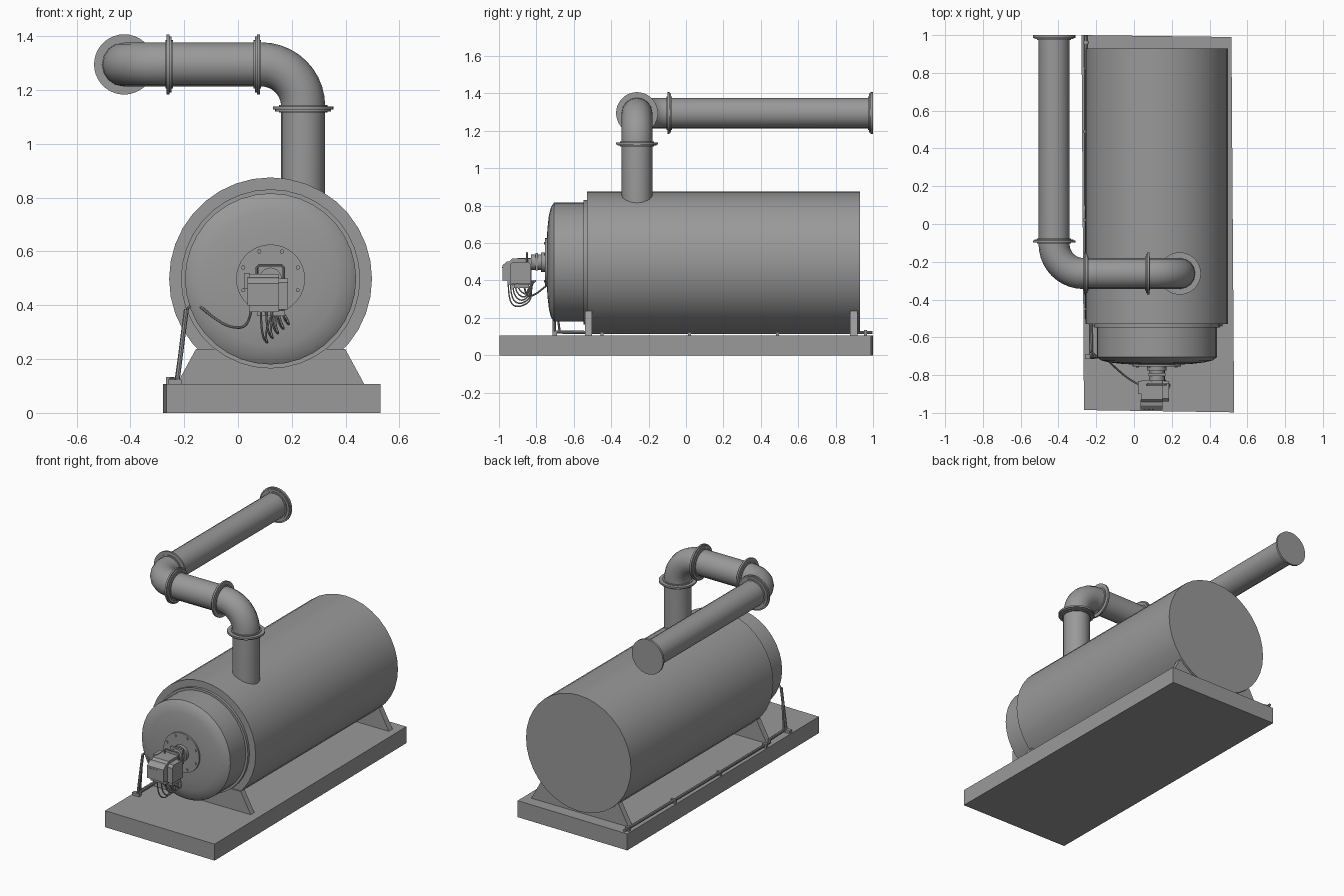
import bpy, bmesh, math
from mathutils import Vector, Matrix

cube = bpy.data.objects.get("Cube")
if cube:
    bpy.data.objects.remove(cube, do_unlink=True)

grey = bpy.data.materials.new("plain grey")
grey.use_nodes = True
COLOUR = (0.32, 0.32, 0.32, 1)
grey.diffuse_color = COLOUR
grey.node_tree.nodes["Principled BSDF"].inputs["Base Color"].default_value = COLOUR


def finish(obj, smooth=True):
    obj.data.materials.append(grey)
    bpy.ops.object.select_all(action='DESELECT')
    obj.select_set(True)
    bpy.context.view_layer.objects.active = obj
    if obj.type == 'CURVE':
        bpy.ops.object.convert(target='MESH')
    if smooth:
        bpy.ops.object.shade_smooth_by_angle(angle=math.radians(35))
    return obj


def mesh_object(name, bm, smooth=True):
    bmesh.ops.recalc_face_normals(bm, faces=bm.faces[:])
    me = bpy.data.meshes.new(name)
    bm.to_mesh(me)
    bm.free()
    obj = bpy.data.objects.new(name, me)
    bpy.context.collection.objects.link(obj)
    return finish(obj, smooth)


def turned(name, profile, origin, axis, sides=36):
    """Closed solid of revolution from (radius, distance along axis) pairs."""
    bm = bmesh.new()
    rings = [[bm.verts.new((r * math.cos(a), r * math.sin(a), h))
              for a in (math.tau * i / sides for i in range(sides))] for r, h in profile]
    for lo, hi in zip(rings, rings[1:]):
        for i in range(sides):
            j = (i + 1) % sides
            bm.faces.new((lo[i], lo[j], hi[j], hi[i]))
    bm.faces.new(rings[0])
    bm.faces.new(rings[-1])
    turn = Vector((0, 0, 1)).rotation_difference(Vector(axis)).to_matrix().to_4x4()
    bm.transform(Matrix.Translation(origin) @ turn)
    return mesh_object(name, bm)


def prism(name, outline, start, end, axis):
    """Outline extruded along x, y or z; outline uses the other two axes in order."""
    bm = bmesh.new()
    k = "xyz".index(axis)

    def ring(d):
        return [bm.verts.new((*p[:k], d, *p[k:])) for p in outline]
    a, b = ring(start), ring(end)
    bm.faces.new(a)
    bm.faces.new(b)
    for i in range(len(a)):
        j = (i + 1) % len(a)
        bm.faces.new((a[i], a[j], b[j], b[i]))
    return mesh_object(name, bm, False)


def box(name, x, y, z):
    return prism(name, [(x[0], y[0]), (x[1], y[0]), (x[1], y[1]), (x[0], y[1])], *z, 'z')


def tube(name, points, radius, kind='POLY', detail=2):
    cu = bpy.data.curves.new(name, 'CURVE')
    cu.dimensions = '3D'
    cu.bevel_depth, cu.bevel_resolution, cu.use_fill_caps = radius, detail, True
    sp = cu.splines.new(kind)
    sp.points.add(len(points) - 1)
    for p, co in zip(sp.points, points):
        p.co = (*co, 1)
    if kind == 'NURBS':
        sp.order_u, sp.use_endpoint_u, sp.resolution_u = 3, True, 6
    obj = bpy.data.objects.new(name, cu)
    bpy.context.collection.objects.link(obj)
    return finish(obj)


def elbow(corner, before, after, radius, steps=10):
    """Arc points rounding a right-angled corner between two directions."""
    c, u, v = Vector(corner), Vector(before), Vector(after)
    hub = c - u * radius + v * radius
    angles = [math.pi / 2 * i / steps for i in range(steps + 1)]
    return [hub - v * radius * math.cos(a) + u * radius * math.sin(a) for a in angles]


# Base slab, very slightly out of square
prism("base_slab", [(-0.265, -0.985), (0.53, -0.997), (0.516, 0.99), (-0.278, 1.0)], 0, 0.107, 'z')

# Main tank, with its front end section and shallow dome
CX, CZ = 0.121, 0.498
FWD = (0, -1, 0)
turned("tank_shell", [(0.377, -0.93), (0.377, 0.53)], (CX, 0, CZ), FWD)
turned("front_ring", [(0.333, 0.5), (0.333, 0.547)], (CX, 0, CZ), FWD)
turned("front_drum", [(0.318, 0.5), (0.318, 0.705), (0.295, 0.722), (0.25, 0.733),
                      (0.18, 0.741), (0.1, 0.745)], (CX, 0, CZ), FWD)

# Saddle supports
for name, y in (("front_saddle", -0.54), ("rear_saddle", 0.878)):
    prism(name, [(CX - 0.352, 0.1), (CX + 0.352, 0.1), (CX + 0.277, 0.238), (CX - 0.277, 0.238)],
          y, y + 0.038, 'y')

# Burner mounting plate with bolts, and neck
turned("burner_plate", [(0.128, 0.73), (0.128, 0.754)], (CX, 0, CZ), FWD)
for i in range(8):
    a = math.tau * (i + 0.5) / 8
    turned("plate_bolt", [(0.008, 0.75), (0.008, 0.76)],
           (CX + 0.11 * math.cos(a), 0, CZ + 0.11 * math.sin(a)), FWD, 6)
turned("burner_neck", [(0.052, 0.75), (0.052, 0.775), (0.042, 0.776), (0.042, 0.83)],
       (CX, 0, CZ), FWD, 20)
box("neck_flange", (CX - 0.045, CX + 0.045), (-0.805, -0.79), (CZ - 0.045, CZ + 0.05))

# Burner housing: chamfered body, fan casing, cover and side motor
prism("burner_body", [(-0.825, 0.375), (-0.825, 0.517), (-0.93, 0.517), (-0.955, 0.49),
                      (-0.955, 0.375)], 0.04, 0.152, 'x')
prism("burner_cover", [(-0.93, 0.4), (-0.93, 0.505), (-0.96, 0.5), (-0.982, 0.48),
                       (-0.982, 0.4)], 0.035, 0.152, 'x')
prism("side_casing", [(-0.83, 0.385), (-0.83, 0.485), (-0.845, 0.5), (-0.925, 0.5),
                      (-0.94, 0.485), (-0.94, 0.385)], 0.15, 0.186, 'x')
box("control_box", (0.022, 0.045), (-0.9, -0.83), (0.46, 0.52))
box("lower_casing", (0.07, 0.175), (-0.92, -0.84), (0.36, 0.38))
tube("burner_handle", [(0.07, -0.85, 0.5), (0.07, -0.85, 0.54), (0.078, -0.85, 0.548),
                       (0.162, -0.85, 0.548), (0.17, -0.85, 0.54), (0.17, -0.85, 0.48)], 0.005)
for i in range(3):
    x = 0.05 + 0.022 * i
    box("cover_slot", (x, x + 0.012), (-0.985, -0.98), (0.466, 0.471))

# Loose cables hanging under the burner
for i in range(5):
    x, y, low = 0.085 + 0.02 * i, -0.95 + 0.012 * i, 0.25 + 0.017 * i
    tube("hanging_cable", [(x, y, 0.39), (x, y, low + 0.04), (x + 0.03, y + 0.05, low),
                           (x + 0.01, y + 0.14 - 0.02 * i, low + 0.05),
                           (0.14, -0.835 + 0.008 * i, 0.4)], 0.004, 'NURBS', 1)

# Supply cable, its riser and the conduit along the slab edge
RISE = (-0.225, -0.705, 0.125)
tube("supply_cable", [(0.05, -0.87, 0.4), (0.045, -0.86, 0.32), (-0.03, -0.82, 0.315),
                      (-0.1, -0.76, 0.36), (-0.15, -0.71, 0.405), (-0.19, -0.7, 0.395),
                      (-0.19, -0.7, 0.37)], 0.005, 'NURBS')
tube("conduit_riser", [RISE, (-0.192, -0.702, 0.385)], 0.009)
tube("riser_stay", [(-0.23, -0.675, 0.12), (-0.2, -0.7, 0.33)], 0.006)
tube("conduit", [(-0.255, 0.998, 0.122), (-0.25, -0.5, 0.122), (-0.228, -0.53, 0.122), RISE],
     0.009)
for y in (0.96, 0.49, 0.02, -0.45):
    box("conduit_clip", (-0.268, -0.238), (y - 0.008, y + 0.008), (0.1, 0.134))
box("riser_foot", (-0.26, -0.21), (-0.715, -0.69), (0.1, 0.125))

# Exhaust pipe: up from the tank, sideways, then to the rear
PX, PY, PZ, EX, BEND = 0.242, -0.262, 1.295, -0.423, 0.155
UP, SIDE, REAR = (0, 0, 1), (-1, 0, 0), (0, 1, 0)
path = [(PX, PY, 0.8)] + elbow((PX, PY, PZ), UP, SIDE, BEND)
path += elbow((EX, PY, PZ), SIDE, REAR, BEND) + [(EX, 0.995, PZ)]
tube("exhaust_pipe", path, 0.082, detail=6)

# Flange pairs at the pipe joints
JOINT = [(0.09, -0.014), (0.09, -0.009), (0.104, -0.009), (0.104, -0.002), (0.112, -0.002),
         (0.112, 0.009), (0.09, 0.009), (0.09, 0.014)]
for name, spot, axis in (("riser_flange", (PX, PY, 1.13), UP),
                         ("inner_flange", (0.072, PY, PZ), (1, 0, 0)),
                         ("outer_flange", (-0.256, PY, PZ), SIDE),
                         ("rear_flange", (EX, -0.09, PZ), FWD)):
    turned(name, JOINT, spot, axis)
turned("outlet_flange", [(0.09, 0.973), (0.09, 0.979), (0.104, 0.979), (0.104, 0.986),
                         (0.112, 0.986), (0.112, 1.0)], (EX, 0, PZ), REAR)
